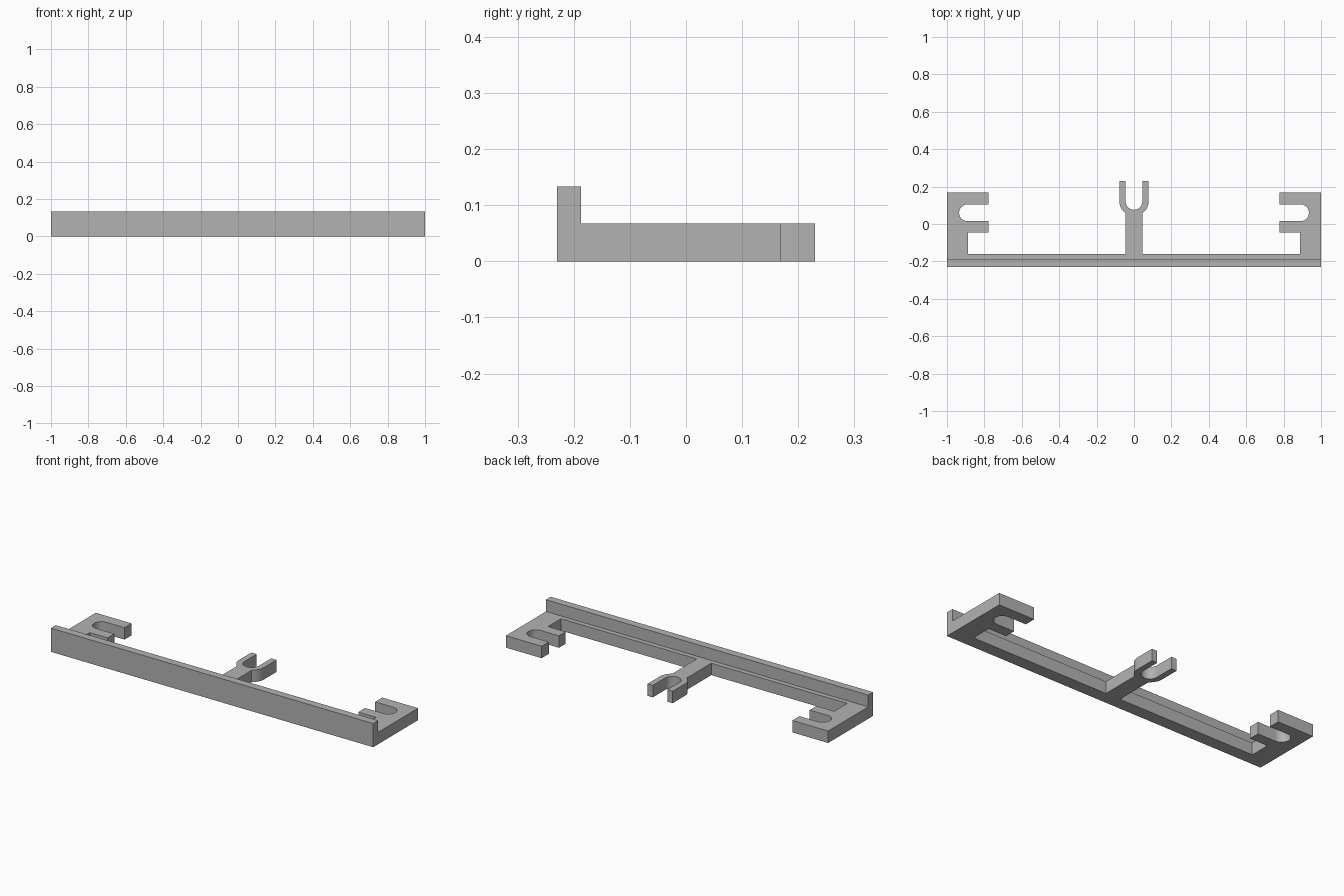
import bpy, bmesh
from math import sin, cos, radians

if "Cube" in bpy.data.objects:
    bpy.data.objects.remove(bpy.data.objects["Cube"], do_unlink=True)

FLANGE_H, WALL_H = 0.067, 0.133
FRONT, WALL_BACK, LEDGE = -0.23, -0.187, -0.16
SLOT_R, FORK_R, FORK_Y = 0.045, 0.078, 0.121


def arc(cx, cy, r, start, end, steps):
    """Points along a circular arc, angles in degrees."""
    angles = [radians(start + (end - start) * i / steps) for i in range(steps + 1)]
    return [(cx + r * cos(a), cy + r * sin(a)) for a in angles]


# Left half of the flat outline, from the outer front corner to the fork centre
half = [(1, WALL_BACK), (1, 0.168), (0.778, 0.168)]
half += [(0.778, 0.06 + SLOT_R)]
half += arc(0.89, 0.06, SLOT_R, 90, -90, 20)            # rounded side slot
half += [(0.778, 0.06 - SLOT_R), (0.778, -0.045), (0.888, -0.045)]
half += [(0.888, LEDGE), (SLOT_R, LEDGE)]               # arm, ledge, stem
half += arc(0, FORK_Y, FORK_R, -54.8, 0, 12)            # fork shoulder
half += [(FORK_R, 0.23), (SLOT_R, 0.23)]
half += arc(0, FORK_Y, SLOT_R, 0, -90, 12)              # rounded fork throat
outline = half + [(-x, y) for x, y in reversed(half[:-1])]

# Flat plan: flange outline plus the wall strip sharing its front edge
bm = bmesh.new()
verts = [bm.verts.new((x, y, 0)) for x, y in outline]
corners = [bm.verts.new((x, FRONT, 0)) for x in (-1, 1)]
plan = [bm.faces.new(verts), bm.faces.new([verts[0], verts[-1]] + corners)]


def raise_faces(faces, height, keep):
    made = bmesh.ops.extrude_face_region(bm, geom=faces, use_keep_orig=keep)["geom"]
    moved = [v for v in made if isinstance(v, bmesh.types.BMVert)]
    bmesh.ops.translate(bm, verts=moved, vec=(0, 0, height))
    return [f for f in made if isinstance(f, bmesh.types.BMFace)]


# Thicken the plan, then raise the wall strip above it
tops = raise_faces(plan, FLANGE_H, True)
wall = min(tops, key=lambda f: f.calc_center_median().y)
raise_faces([wall], WALL_H - FLANGE_H, False)
if wall.is_valid:
    bmesh.ops.delete(bm, geom=[wall], context="FACES_ONLY")
bmesh.ops.recalc_face_normals(bm, faces=bm.faces[:])

mesh = bpy.data.meshes.new("mounting_bracket")
bm.to_mesh(mesh)
bm.free()
bracket = bpy.data.objects.new("mounting_bracket", mesh)
bpy.context.collection.objects.link(bracket)

# Plain grey finish
grey = bpy.data.materials.new("plain_grey")
grey.use_nodes = True
colour = (0.45, 0.45, 0.45, 1)
grey.diffuse_color = colour
grey.node_tree.nodes["Principled BSDF"].inputs["Base Color"].default_value = colour
mesh.materials.append(grey)

# Smooth curves with sharp edges
bpy.ops.object.select_all(action="DESELECT")
bracket.select_set(True)
bpy.context.view_layer.objects.active = bracket
bpy.ops.object.shade_smooth_by_angle(angle=radians(30))
